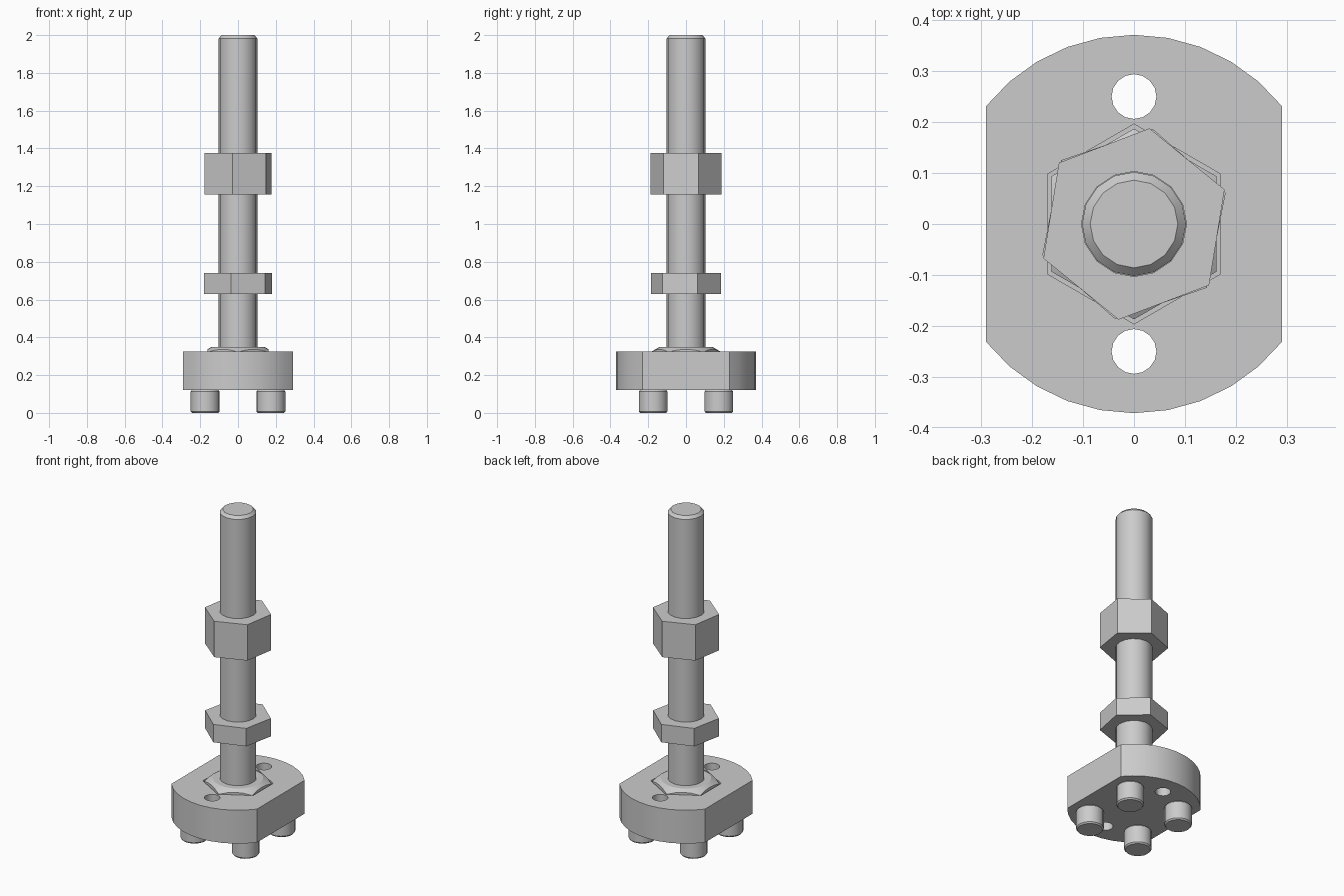
import bpy, bmesh
from math import cos, sin, acos, radians, pi

if "Cube" in bpy.data.objects:
    bpy.data.objects.remove(bpy.data.objects["Cube"])


def finish(name, bm, smooth=False):
    bmesh.ops.recalc_face_normals(bm, faces=bm.faces)
    mesh = bpy.data.meshes.new(name)
    bm.to_mesh(mesh)
    bm.free()
    ob = bpy.data.objects.new(name, mesh)
    bpy.context.collection.objects.link(ob)
    if smooth:
        activate(ob)
        bpy.ops.object.shade_smooth_by_angle(angle=radians(30))
    return ob


def activate(ob):
    bpy.ops.object.select_all(action='DESELECT')
    ob.select_set(True)
    bpy.context.view_layer.objects.active = ob


def lathe(name, profile, sides, x=0, y=0, turn=0, smooth=True):
    """Stack of regular polygon rings given as (radius, z), capped at both ends."""
    bm = bmesh.new()
    rings = []
    for r, z in profile:
        rings.append([bm.verts.new((x + r * cos(turn + 2 * pi * i / sides),
                                    y + r * sin(turn + 2 * pi * i / sides), z))
                      for i in range(sides)])
    for a, b in zip(rings, rings[1:]):
        for i in range(sides):
            j = (i + 1) % sides
            bm.faces.new((a[i], a[j], b[j], b[i]))
    bm.faces.new(rings[0][::-1])
    bm.faces.new(rings[-1])
    return finish(name, bm, smooth)


def boolean(ob, cutter, operation='DIFFERENCE'):
    mod = ob.modifiers.new("cut", 'BOOLEAN')
    mod.operation = operation
    mod.solver = 'EXACT'
    mod.object = cutter
    cutter.hide_render = True
    activate(ob)
    bpy.ops.object.modifier_apply(modifier=mod.name)
    bpy.data.objects.remove(cutter)


# Base plate: disc with two flat sides
R, FLAT, SEG = 0.371, 0.29, 10
start = acos(FLAT / R)
arc = [start + (pi - 2 * start) * i / SEG for i in range(SEG + 1)]
outline = [(R * cos(a), R * sin(a)) for a in arc]
outline += [(-x, -y) for x, y in outline]
bm = bmesh.new()
face = bm.faces.new([bm.verts.new((x, y, 0.12)) for x, y in outline])
top = bmesh.ops.extrude_face_region(bm, geom=[face])["geom"]
bmesh.ops.translate(bm, vec=(0, 0, 0.205),
                    verts=[v for v in top if isinstance(v, bmesh.types.BMVert)])
plate = finish("base_plate", bm)

# Screw holes and hexagonal pocket in the plate
for s in (-1, 1):
    boolean(plate, lathe("hole_cutter", [(0.044, 0.05), (0.044, 0.4)], 16, y=0.25 * s))
boolean(plate, lathe("pocket_cutter", [(0.196, 0.2), (0.196, 0.4)], 6, turn=pi / 2, smooth=False))
activate(plate)
bpy.ops.object.shade_smooth_by_angle(angle=radians(30))

# Bolt head: hexagon with a turned chamfer
head = lathe("bolt_head", [(0.187, 0.2), (0.187, 0.35)], 6, turn=pi / 2, smooth=False)
boolean(head, lathe("chamfer_cutter", [(0.2, 0.15), (0.2, 0.314), (0.14, 0.35), (0.13, 0.36)], 24),
        'INTERSECT')

# Threaded rod with chamfered tip
lathe("rod", [(0.102, 0.34), (0.102, 1.983), (0.086, 2.0)], 16)

# Hex nuts, each bored for the rod
for name, z0, z1, turn in (("lower_nut", 0.63, 0.74, 18.8), ("upper_nut", 1.155, 1.375, 20.8)):
    nut = lathe(name, [(0.19, z0), (0.19, z1)], 6, turn=radians(turn), smooth=False)
    boolean(nut, lathe("bore_cutter", [(0.103, z0 - 0.1), (0.103, z1 + 0.1)], 16))

# Four rubber feet
for i, (sx, sy) in enumerate(((1, 1), (-1, 1), (-1, -1), (1, -1))):
    lathe(f"foot_{i + 1}", [(0.07, 0), (0.077, 0.008), (0.077, 0.113), (0.07, 0.121)], 18,
          x=0.174 * sx, y=0.174 * sy)
